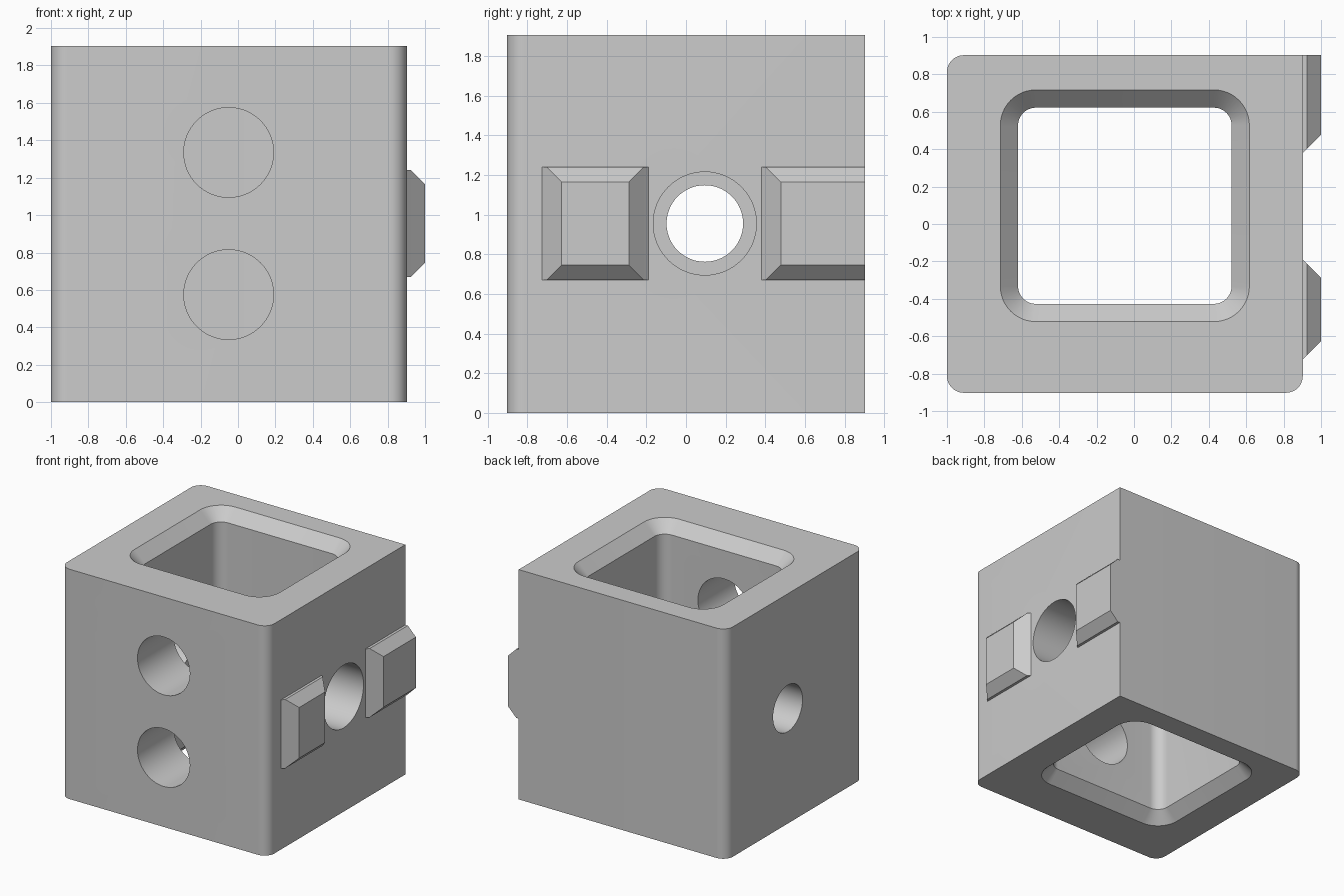
import bpy, bmesh, math
from mathutils import Vector

if "Cube" in bpy.data.objects:
    bpy.data.objects.remove(bpy.data.objects["Cube"], do_unlink=True)

grey = bpy.data.materials.new("plain grey")
grey.use_nodes = True
colour = (0.6, 0.6, 0.6, 1)
grey.diffuse_color = colour
grey.node_tree.nodes["Principled BSDF"].inputs["Base Color"].default_value = colour

LEFT, RIGHT, FRONT, BACK, TOP = -1.0, 0.9025, -0.9025, 0.9025, 1.905


def rounded_rect(x0, x1, y0, y1, radii, steps=12):
    """Outline, corners in order: back right, back left, front left, front right."""
    corners = [(x1, y1, -1, -1), (x0, y1, 1, -1), (x0, y0, 1, 1), (x1, y0, -1, 1)]
    points = []
    for i, ((x, y, sx, sy), r) in enumerate(zip(corners, radii)):
        if r == 0:
            points.append((x, y))
            continue
        for k in range(steps + 1):
            a = math.pi / 2 * (i + k / steps)
            points.append((x + sx * r + r * math.cos(a), y + sy * r + r * math.sin(a)))
    return points


def loft(name, rings, cap_start=True):
    """Skin a stack of matching closed rings and cap the ends."""
    bm = bmesh.new()
    loops = [[bm.verts.new(p) for p in ring] for ring in rings]
    n = len(loops[0])
    for a, b in zip(loops, loops[1:]):
        for i in range(n):
            j = (i + 1) % n
            bm.faces.new((a[i], a[j], b[j], b[i]))
    if cap_start:
        bm.faces.new(loops[0][::-1])
    bm.faces.new(loops[-1])
    mesh = bpy.data.meshes.new(name)
    bm.to_mesh(mesh)
    bm.free()
    mesh.materials.append(grey)
    obj = bpy.data.objects.new(name, mesh)
    bpy.context.collection.objects.link(obj)
    return obj


def activate(obj):
    bpy.ops.object.select_all(action="DESELECT")
    obj.select_set(True)
    bpy.context.view_layer.objects.active = obj


def cut(target, cutter):
    cutter.hide_render = True
    mod = target.modifiers.new("cut", "BOOLEAN")
    mod.operation, mod.solver, mod.object = "DIFFERENCE", "EXACT", cutter
    activate(target)
    bpy.ops.object.modifier_apply(modifier=mod.name)
    bpy.data.objects.remove(cutter, do_unlink=True)


def rod(name, start, end, radius):
    """Round cutter between two points."""
    start, end = Vector(start), Vector(end)
    turn = (end - start).to_track_quat("Z", "Y")
    circle = [turn @ Vector((radius * math.cos(a), radius * math.sin(a), 0))
              for a in (math.tau * i / 64 for i in range(64))]
    return loft(name, [[start + p for p in circle], [end + p for p in circle]])


# Block with three rounded upright edges
outline = rounded_rect(LEFT, RIGHT, FRONT, BACK, (0, 0.09, 0.09, 0.09))
block = loft("block", [[(x, y, z) for x, y in outline] for z in (0, TOP)])

# Vertical shaft, chamfered at both mouths
CHAMFER, EXTRA = 0.095, 0.05
rings = []
for z, grow in ((-EXTRA, CHAMFER + EXTRA), (CHAMFER, 0),
                (TOP - CHAMFER, 0), (TOP + EXTRA, CHAMFER + EXTRA)):
    shape = rounded_rect(-0.62 - grow, 0.522 + grow, -0.427 - grow, 0.622 + grow,
                         [0.095 + grow] * 4)
    rings.append([(x, y, z) for x, y in shape])
cut(block, loft("shaft_cutter", rings))

# Cross holes through the front, right and left walls
for z in (0.575, 1.335):
    cut(block, rod("front_hole_cutter", (-0.05, -1.1, z), (-0.05, 0.1, z), 0.24))
cut(block, rod("right_hole_cutter", (0, 0.095, 0.955), (1.1, 0.095, 0.955), 0.26))
cut(block, rod("left_hole_cutter", (-1.1, 0.095, 0.955), (0, 0.095, 0.955), 0.193))
activate(block)
bpy.ops.object.shade_smooth_by_angle(angle=math.radians(30))


# Raised bevelled lugs on the side wall
def lug(name, y0, y1, bevel_back):
    rings = []
    for x, iy, iz in ((RIGHT, 0, 0), (0.925, 0.023, 0), (1.0, 0.098, 0.075)):
        a, b = y0 + iy, y1 - iy * bevel_back
        low, high = 0.67 + iz, 1.24 - iz
        rings.append([(x, a, low), (x, b, low), (x, b, high), (x, a, high)])
    return loft(name, rings, cap_start=False)


lug("front_lug", -0.725, -0.19, 1)
lug("back_lug", 0.38, BACK, 0)
